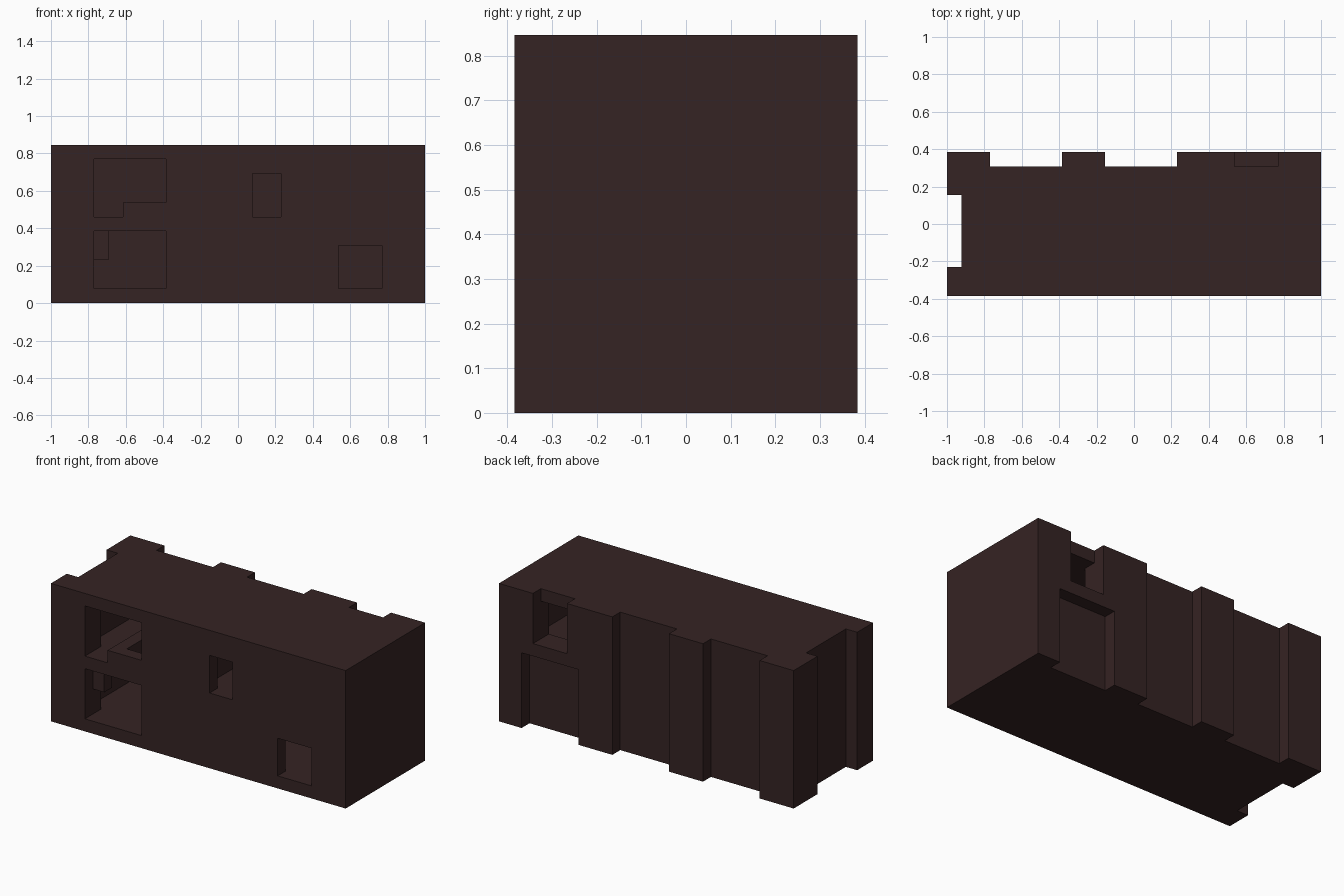
import bpy

cube = bpy.data.objects.get("Cube")
if cube:
    bpy.data.objects.remove(cube, do_unlink=True)

U = 2 / 26                  # one building module
NX, NY, NZ = 26, 10, 11     # modules along width, depth and height
OUT = 0.5                   # how far cutters reach past the outside

dark_brown = bpy.data.materials.new("dark_brown")
dark_brown.use_nodes = True
colour = (0.036, 0.017, 0.017, 1)
dark_brown.diffuse_color = colour
dark_brown.node_tree.nodes["Principled BSDF"].inputs["Base Color"].default_value = colour


def box(name, x, y, z):
    """Box from module ranges, counted from the right front bottom corner."""
    bpy.ops.mesh.primitive_cube_add(size=1)
    ob = bpy.context.object
    ob.name = name
    ob.location = ((sum(x) - NX) / 2 * U, (sum(y) - NY) / 2 * U, sum(z) / 2 * U)
    ob.scale = [(r[1] - r[0]) * U for r in (x, y, z)]
    bpy.ops.object.transform_apply(location=True, rotation=False, scale=True)
    ob.data.materials.append(dark_brown)
    return ob


def cut(target, name, x, y, z):
    cutter = box(name, x, y, z)
    cutter.hide_render = True
    mod = target.modifiers.new(name, 'BOOLEAN')
    mod.operation = 'DIFFERENCE'
    mod.solver = 'EXACT'
    mod.object = cutter
    bpy.context.view_layer.objects.active = target
    bpy.ops.object.modifier_apply(modifier=name)
    bpy.data.objects.remove(cutter, do_unlink=True)


building = box("building_shell", (0, NX), (0, NY), (0, NZ))
full = (-OUT, NZ + OUT)
back = (NY - 1, NY + OUT)

# recessed bays on the outside walls
cut(building, "back_bay_right", (3, 8), back, full)
cut(building, "back_bay_middle", (11, 16), back, full)
cut(building, "back_bay_upper", (20, 23), back, (7, NZ + OUT))
cut(building, "back_bay_lower", (19, 24), back, (-OUT, 6))
cut(building, "side_bay", (-OUT, 1), (2, 7), full)

# rooms on two storeys
cut(building, "lower_right_room", (2, 12), (2, 8), (1, 5))
cut(building, "upper_right_room", (2, 12), (2, 8), (6, 10))
cut(building, "lower_left_room", (17, 25), (1, 8), (1, 5))
cut(building, "upper_left_room", (13, 25), (1, 8), (6, 10))
cut(building, "lower_room_front", (3, 12), (1, 2.2), (1, 5))
cut(building, "upper_room_front", (3, 12), (1, 2.2), (6, 10))
cut(building, "stairwell", (6, 9), (1, 6), (4.8, 6.2))

# window and door openings
front = (-OUT, 1.2)
cut(building, "upper_window", (3, 8), front, (7, 10))
cut(building, "upper_window_step", (3, 5), front, (6, 7.2))
cut(building, "lower_window", (3, 8), front, (1, 5))
cut(building, "middle_window", (14, 16), front, (6, 9))
cut(building, "small_window", (20, 23), front, (1, 4))
cut(building, "back_window", (20, 23), (7.8, NY), (7, 10))

# fittings inside the rooms
box("stair_railing", (5, 6), (1, 6), (6, 7))
box("window_bracket", (3, 4), (1, 2), (3, 5))
